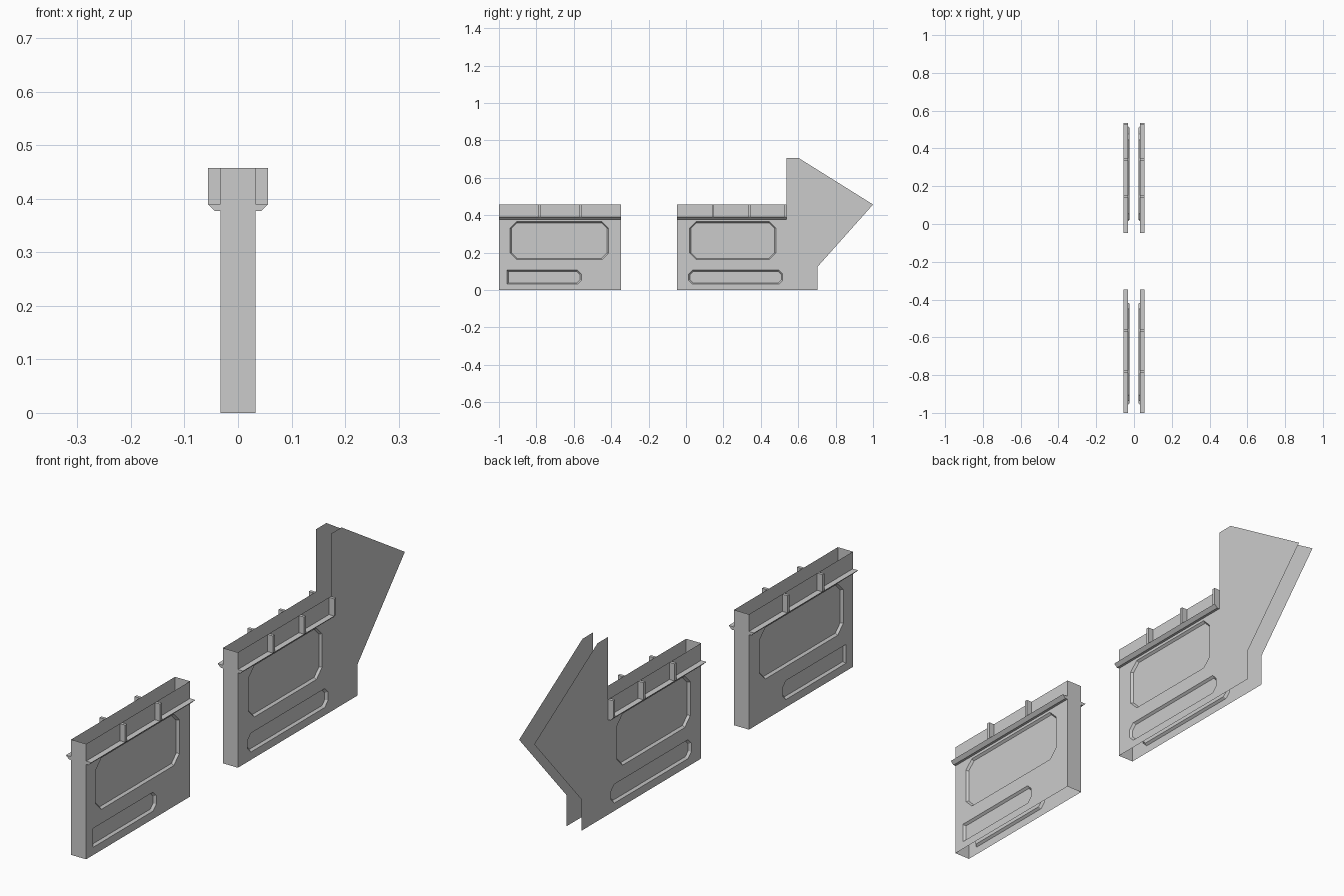
import bpy, bmesh
from mathutils import Vector

if "Cube" in bpy.data.objects:
    bpy.data.objects.remove(bpy.data.objects["Cube"])

W, OUT, DEPTH, RIM = 0.033, 0.056, 0.009, 0.007   # half width, ledge reach, recess depth and rim


def finish(name, bm, mirror=True):
    me = bpy.data.meshes.new(name)
    bm.to_mesh(me)
    bm.free()
    ob = bpy.data.objects.new(name, me)
    bpy.context.collection.objects.link(ob)
    if mirror:
        m = ob.modifiers.new("Mirror", 'MIRROR')
        m.use_mirror_merge = False
    return ob


def chamfered(y0, y1, z0, z1, c, square_front=False):
    """Counter-clockwise (y, z) outline with cut corners."""
    front = [(y0, z1), (y0, z0)] if square_front else [
        (y0 + c, z1), (y0, z1 - c), (y0, z0 + c), (y0 + c, z0)]
    return front + [(y1 - c, z0), (y1, z0 + c), (y1, z1 - c), (y1 - c, z1)]


def side_wall(name, outline, recesses):
    bm = bmesh.new()

    def loop(pts, x):
        return [bm.verts.new((x, y, z)) for y, z in pts]

    def edges(vs):
        return [bm.edges.new((vs[i - 1], vs[i])) for i in range(len(vs))]

    # wall sheet with openings
    border = edges(loop(outline, W))
    rims = []
    for args in recesses:
        vs = loop(chamfered(*args), W)
        border += edges(vs)
        rims.append((args, vs))
    bmesh.ops.triangle_fill(bm, edges=border, use_beauty=True, normal=Vector((1, 0, 0)))
    # sloped rims and sunken floors
    for (y0, y1, z0, z1, c, sq), vs in rims:
        inner = loop(chamfered(y0 + RIM, y1 - RIM, z0 + RIM, z1 - RIM, c * 0.85, sq), W - DEPTH)
        for i in range(len(vs)):
            bm.faces.new((vs[i - 1], vs[i], inner[i], inner[i - 1]))
        bm.faces.new(inner)
    for f in bm.faces:
        if f.normal.length == 0:
            f.normal_update()
    bm.normal_update()
    for f in bm.faces:
        if f.normal.x < 0:
            f.normal_flip()
    finish(name, bm)


def end_wall(name, y, facing):
    bm = bmesh.new()
    vs = [bm.verts.new((x, y, z)) for x, z in ((-W, 0), (W, 0), (W, 0.458), (-W, 0.458))]
    bm.faces.new(vs if facing < 0 else vs[::-1])
    finish(name, bm, mirror=False)


def ledge(name, y0, y1):
    # shelf with a sloping underside, swept along y
    bm = bmesh.new()
    prof = [(W, 0.377), (0.043, 0.377), (OUT, 0.39), (W, 0.39)]
    a, b = ([bm.verts.new((x, y, z)) for x, z in prof] for y in (y0, y1))
    for i in range(3):
        bm.faces.new((a[i], b[i], b[i + 1], a[i + 1]))
    bm.faces.new(a)
    bm.faces.new(b[::-1])
    bmesh.ops.recalc_face_normals(bm, faces=bm.faces)
    finish(name, bm)


def ribs(name, positions):
    # short posts standing on the ledge
    bm = bmesh.new()
    for y in positions:
        vs = bmesh.ops.create_cube(bm, size=1)["verts"]
        bmesh.ops.scale(bm, verts=vs, vec=(OUT - W, 0.012, 0.068))
        bmesh.ops.translate(bm, verts=vs, vec=((OUT + W) / 2, y, 0.424))
    finish(name, bm)


# front section: box open at top and bottom
side_wall("front_side_walls",
          [(-1, 0), (-0.348, 0), (-0.348, 0.458), (-1, 0.458)],
          [(-0.94, -0.415, 0.162, 0.366, 0.035, False),
           (-0.957, -0.56, 0.031, 0.106, 0.02, True)])
end_wall("front_section_front_wall", -1, -1)
end_wall("front_section_back_wall", -0.348, 1)
ledge("front_ledges", -1, -0.348)
ribs("front_ribs", (-0.782, -0.563))

# rear section: arrow-shaped side walls, open at the back
side_wall("rear_side_walls",
          [(-0.048, 0), (0.702, 0), (0.702, 0.123), (1, 0.457), (0.602, 0.706),
           (0.536, 0.706), (0.536, 0.458), (-0.048, 0.458)],
          [(0.02, 0.48, 0.162, 0.366, 0.035, False),
           (0.014, 0.517, 0.031, 0.106, 0.02, False)])
end_wall("rear_section_front_wall", -0.048, -1)
ledge("rear_ledges", -0.048, 0.536)
ribs("rear_ribs", (0.145, 0.341, 0.53))
